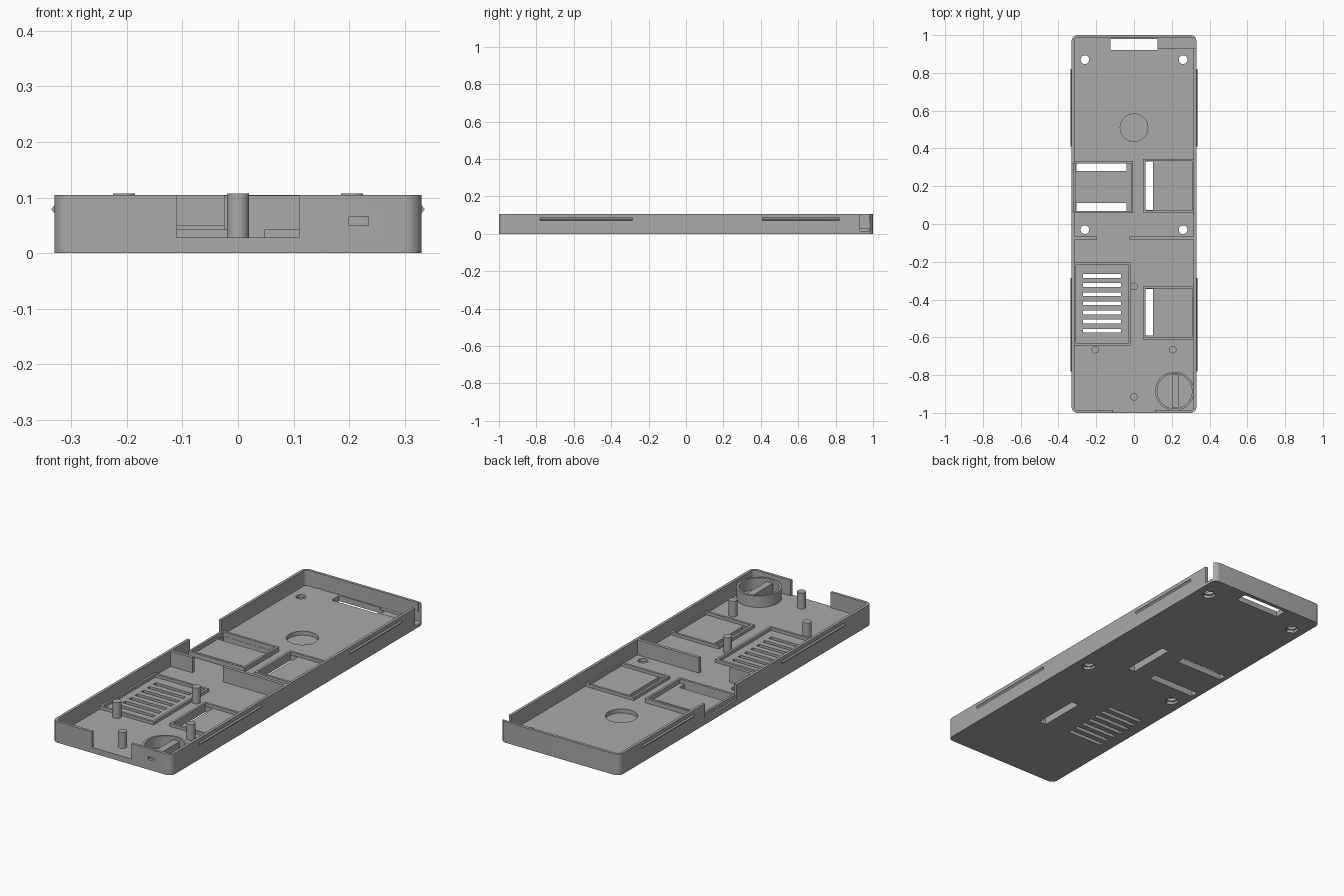
import bpy, bmesh, math
from mathutils import Matrix, Vector

if "Cube" in bpy.data.objects:
    bpy.data.objects.remove(bpy.data.objects["Cube"], do_unlink=True)

grey = bpy.data.materials.new("plain grey plastic")
grey.use_nodes = True
colour = (0.4, 0.4, 0.4, 1)
grey.diffuse_color = colour
grey.node_tree.nodes["Principled BSDF"].inputs["Base Color"].default_value = colour

FLOOR, TOP = 0.028, 0.105
W, L, WALL = 0.33, 1.0, 0.014


def finish(name, bm):
    bmesh.ops.recalc_face_normals(bm, faces=bm.faces)
    me = bpy.data.meshes.new(name)
    bm.to_mesh(me)
    bm.free()
    ob = bpy.data.objects.new(name, me)
    bpy.context.collection.objects.link(ob)
    me.materials.append(grey)
    return ob


def add_box(bm, x0, x1, y0, y1, z0, z1):
    size = Matrix.Diagonal((x1 - x0, y1 - y0, z1 - z0, 1))
    mid = Matrix.Translation(((x0 + x1) / 2, (y0 + y1) / 2, (z0 + z1) / 2))
    bmesh.ops.create_cube(bm, size=1, matrix=mid @ size)


def box(name, *bounds):
    bm = bmesh.new()
    add_box(bm, *bounds)
    return finish(name, bm)


def cylinder(name, x, y, r, z0, z1, sides=32):
    bm = bmesh.new()
    bmesh.ops.create_cone(bm, cap_ends=True, segments=sides, radius1=r, radius2=r,
                          depth=z1 - z0, matrix=Matrix.Translation((x, y, (z0 + z1) / 2)))
    return finish(name, bm)


def rounded_slab(name, hw, hl, r, z0, z1):
    bm = bmesh.new()
    verts = []
    for q, (sx, sy) in enumerate(((1, 1), (-1, 1), (-1, -1), (1, -1))):
        for i in range(9):
            a = math.pi / 2 * (q + i / 8)
            verts.append(bm.verts.new((sx * (hw - r) + r * math.cos(a),
                                       sy * (hl - r) + r * math.sin(a), z0)))
    face = bm.faces.new(verts)
    up = bmesh.ops.extrude_face_region(bm, geom=[face])["geom"]
    bmesh.ops.translate(bm, vec=(0, 0, z1 - z0),
                        verts=[v for v in up if isinstance(v, bmesh.types.BMVert)])
    return finish(name, bm)


def cut(ob, cutter):
    mod = ob.modifiers.new("cut", "BOOLEAN")
    mod.operation, mod.solver, mod.object = "DIFFERENCE", "EXACT", cutter
    bpy.context.view_layer.objects.active = ob
    bpy.ops.object.modifier_apply(modifier=mod.name)
    bpy.data.objects.remove(cutter, do_unlink=True)


def smooth(ob):
    bpy.ops.object.select_all(action="DESELECT")
    ob.select_set(True)
    bpy.context.view_layer.objects.active = ob
    bpy.ops.object.shade_smooth_by_angle(angle=math.radians(30))


# Open tray with rounded corners
tray = rounded_slab("tray", W, L, 0.03, 0, TOP)
cut(tray, rounded_slab("cavity", W - WALL, L - WALL, 0.018, FLOOR, 0.2))

# Wall openings: front doorway, side gap, corner cable exit, small front window
cut(tray, box("front_opening", -0.11, 0.11, -1.1, -0.97, FLOOR, 0.2))
cut(tray, box("side_gap", -0.4, -0.312, 0.07, 0.32, FLOOR + 0.001, 0.2))
cut(tray, box("corner_exit", 0.31, 0.4, 0.93, 0.985, 0.015, 0.2))
cut(tray, box("cable_channel", 0.1, 0.35, 0.93, 0.985, 0.015, 0.06))
cut(tray, box("front_window", 0.2, 0.235, -1.1, -0.97, 0.05, 0.065))

# Through slots in the floor: cable slot, compartment slots, vent louvres
slots = [(-0.125, 0.125, 0.92, 0.98),
         (-0.305, -0.04, 0.28, 0.32), (-0.305, -0.04, 0.07, 0.11),
         (0.06, 0.1, 0.075, 0.33), (0.06, 0.1, -0.59, -0.345)]
slots += [(-0.27, -0.07, y - 0.01, y + 0.01) for y in [-0.275 - 0.0483 * i for i in range(7)]]
for s in slots:
    cut(tray, box("slot", *s, -0.1, 0.06))

# Screw holes with hexagonal pockets underneath, and a round floor recess
for x in (-0.26, 0.26):
    for y in (-0.03, 0.87):
        cut(tray, cylinder("screw_hole", x, y, 0.023, -0.1, 0.06))
        cut(tray, cylinder("nut_pocket", x, y, 0.034, -0.1, 0.014, 6))
cut(tray, cylinder("round_recess", 0, 0.51, 0.073, 0.008, 0.06, 48))
smooth(tray)


# Low rims around the component bays
def rim(name, x0, x1, y0, y1, top, t):
    ob = box(name, x0, x1, y0, y1, FLOOR - 0.004, top)
    cut(ob, box("rim_hole", x0 + t, x1 - t, y0 + t, y1 - t, 0, 0.2))


rim("left_bay_rim", -0.32, -0.005, 0.058, 0.333, 0.05, 0.012)
rim("right_bay_rim", 0.048, 0.32, 0.06, 0.345, 0.043, 0.012)
rim("vent_rim", -0.318, -0.018, -0.643, -0.205, 0.043, 0.012)
rim("front_bay_rim", 0.048, 0.32, -0.612, -0.33, 0.043, 0.012)

# Divider walls across the tray
box("divider_short", -0.32, -0.195, -0.083, -0.067, FLOOR - 0.004, TOP - 0.001)
box("divider_long", -0.025, 0.32, -0.083, -0.067, FLOOR - 0.004, TOP - 0.001)

# Support posts
for i, (x, y) in enumerate(((-0.205, -0.665), (0.205, -0.665), (0, -0.33), (0, -0.915))):
    smooth(cylinder("post_%d" % (i + 1), x, y, 0.02, FLOOR - 0.004, 0.107))

# Round holder with a crossbar
holder = cylinder("round_holder", 0.215, -0.885, 0.103, FLOOR - 0.004, 0.085, 48)
cut(holder, cylinder("holder_bore", 0.215, -0.885, 0.092, 0, 0.2, 48))
smooth(holder)
box("holder_crossbar", 0.2, 0.235, -0.973, -0.797, FLOOR - 0.004, 0.072)

# Snap ridges along both long sides
for side, sx in (("left", 1), ("right", -1)):
    for place, y0, y1 in (("front", -0.78, -0.285), ("back", 0.41, 0.82)):
        bm = bmesh.new()
        ends = [[bm.verts.new((sx * x, y, z)) for x, z in
                 ((W - 0.003, 0.068), (W + 0.006, 0.079), (W - 0.003, 0.09))] for y in (y0, y1)]
        for e in ends:
            bm.faces.new(e)
        for i in range(3):
            j = (i + 1) % 3
            bm.faces.new((ends[0][i], ends[0][j], ends[1][j], ends[1][i]))
        finish("%s_%s_snap_ridge" % (side, place), bm)
